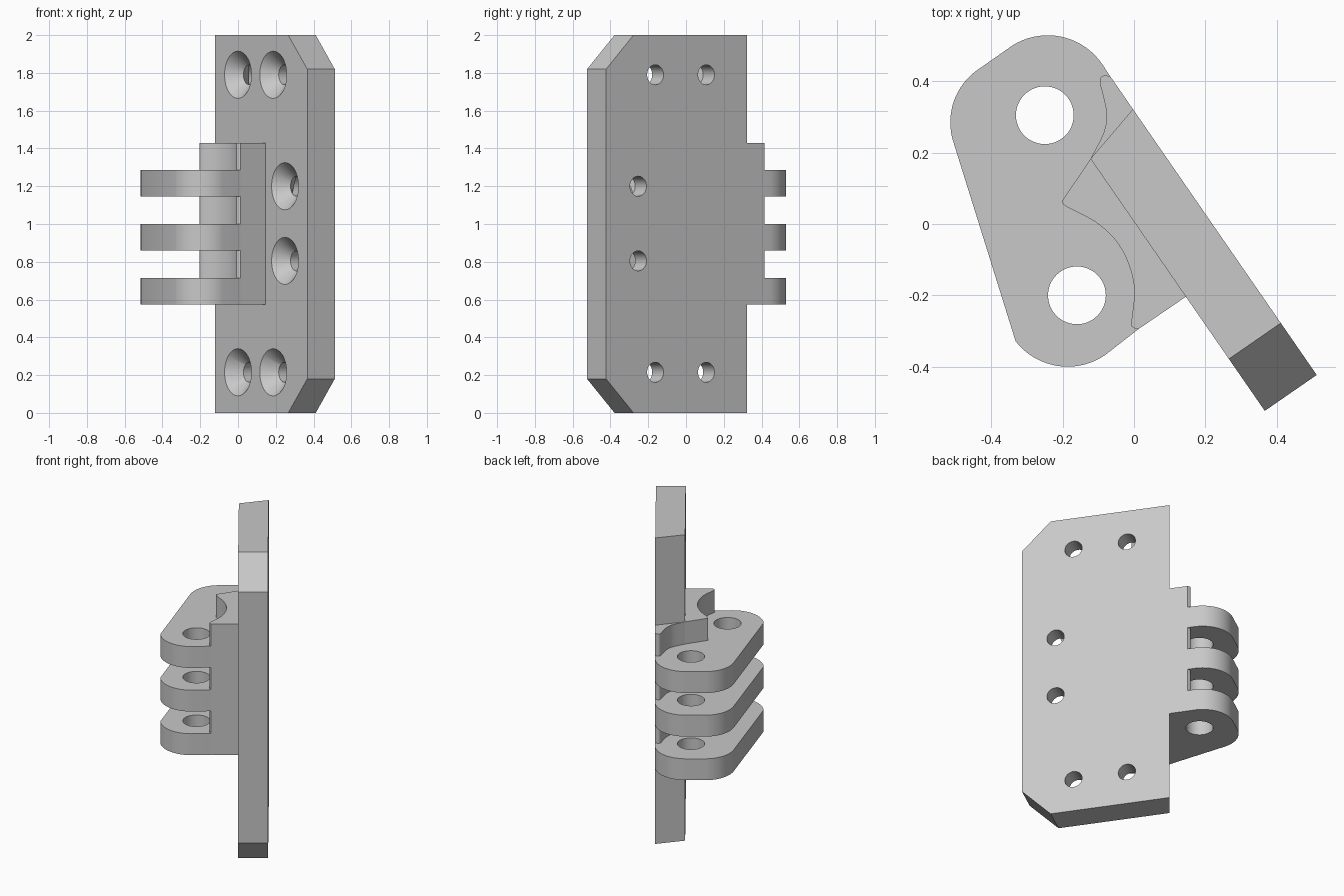
import bpy, bmesh
from math import cos, sin, radians
from mathutils import Vector, Matrix

if "Cube" in bpy.data.objects:
    bpy.data.objects.remove(bpy.data.objects["Cube"])

grey = bpy.data.materials.new("light_grey_metal")
grey.use_nodes = True
grey.diffuse_color = (0.58, 0.58, 0.58, 1)
grey.node_tree.nodes["Principled BSDF"].inputs["Base Color"].default_value = (0.58, 0.58, 0.58, 1)

# Plate frame: ALONG runs down the plate, OUT points through its back face
ORIGIN = Vector((-0.003, 0.322, 0))
ALONG = Vector((0.569, -0.823, 0)).normalized()
OUT = Vector((0.823, 0.569, 0)).normalized()
THICK = 0.177


def on_plate(t, depth, z=0):
    return ORIGIN + ALONG * t - OUT * depth + Vector((0, 0, z))


def loft(name, ring_a, ring_b):
    """Closed solid between two matching rings of points."""
    bm = bmesh.new()
    a = [bm.verts.new(p) for p in ring_a]
    b = [bm.verts.new(p) for p in ring_b]
    bm.faces.new(a)
    bm.faces.new(b)
    for i in range(len(a)):
        j = (i + 1) % len(a)
        bm.faces.new((a[i], a[j], b[j], b[i]))
    return finish(name, bm)


def finish(name, bm):
    bmesh.ops.recalc_face_normals(bm, faces=bm.faces)
    mesh = bpy.data.meshes.new(name)
    bm.to_mesh(mesh)
    bm.free()
    mesh.materials.append(grey)
    obj = bpy.data.objects.new(name, mesh)
    bpy.context.collection.objects.link(obj)
    return obj


def prism(name, outline, z0, z1):
    return loft(name, [(p[0], p[1], z0) for p in outline],
                [(p[0], p[1], z1) for p in outline])


def cone(name, r1, r2, depth, matrix):
    bm = bmesh.new()
    bmesh.ops.create_cone(bm, cap_ends=True, segments=48, radius1=r1,
                          radius2=r2, depth=depth, matrix=matrix)
    obj = finish(name, bm)
    obj.hide_render = True
    return obj


def drill(obj, cutters):
    bpy.context.view_layer.objects.active = obj
    for c in cutters:
        m = obj.modifiers.new("hole", 'BOOLEAN')
        m.operation, m.solver, m.object = 'DIFFERENCE', 'EXACT', c
        bpy.ops.object.modifier_apply(modifier=m.name)


def arc(cx, cy, r, start, end, steps=18):
    angles = [radians(start + (end - start) * i / steps) for i in range(steps + 1)]
    return [(cx + r * cos(a), cy + r * sin(a)) for a in angles]


def smooth_path(points, steps=4):
    """Catmull-Rom curve through the points."""
    p = [Vector(q) for q in points]
    p = [p[0] * 2 - p[1]] + p + [p[-1] * 2 - p[-2]]
    out = []
    for i in range(1, len(p) - 2):
        for k in range(steps):
            t = k / steps
            out.append(0.5 * (2 * p[i] + (p[i + 1] - p[i - 1]) * t
                       + (2 * p[i - 1] - 5 * p[i] + 4 * p[i + 1] - p[i + 2]) * t ** 2
                       + (3 * p[i] - p[i - 1] - 3 * p[i + 1] + p[i + 2]) * t ** 3))
    return out + [p[-2]]


# Mounting plate with two chamfered corners and a slanted inner end
def plate_ring(start, depth):
    shape = [(start, 0), (0.729, 0), (0.906, 0.18),
             (0.906, 1.82), (0.729, 2), (start, 2)]
    return [on_plate(t, depth, z) for t, z in shape]


plate = loft("mounting_plate", plate_ring(0, 0), plate_ring(0.047, THICK))

# Countersunk screw holes
turn = OUT.to_track_quat('Z', 'Y').to_matrix().to_4x4()
screw_cutters = []
for t, heights in ((0.261, (0.215, 1.79)), (0.589, (0.215, 1.79)), (0.699, (0.805, 1.2))):
    for z in heights:
        sink = Matrix.Translation(on_plate(t, THICK - 0.026, z)) @ turn
        bore = Matrix.Translation(on_plate(t, THICK - 0.15, z)) @ turn
        screw_cutters.append(cone("countersink_cutter", 0.145, 0.053, 0.092, sink))
        screw_cutters.append(cone("bore_cutter", 0.053, 0.053, 0.2, bore))
drill(plate, screw_cutters)

# Saddle blocks that hug the barrel holes
lower_curve = smooth_path([(0.012, -0.295), (-0.004, -0.289), (-0.007, -0.272), (0.001, -0.183),
                           (-0.018, -0.105), (-0.054, -0.043), (-0.11, 0.007),
                           (-0.19, 0.049), (-0.2025, 0.063)])
upper_curve = smooth_path([on_plate(0.047, THICK).to_2d(), (-0.085, 0.256), (-0.077, 0.306),
                           (-0.085, 0.353), (-0.096, 0.398), (-0.088, 0.415),
                           on_plate(-0.113, 0).to_2d()])
BASE, TOP = 0.575, 1.43
lower_block = prism("lower_saddle", [on_plate(0.517, THICK)] + lower_curve
                    + [on_plate(0.047, THICK)], BASE, TOP)
upper_block = prism("upper_saddle", upper_curve + [on_plate(0, 0)], BASE, TOP)

# Three knuckle leaves with two pin holes each
outline = (arc(-0.242, 0.344, 0.185, 34.6, 122.4) + arc(-0.335, 0.285, 0.18, 122.4, 197.4)
           + arc(-0.186, -0.215, 0.185, 218, 304.6) + lower_curve + upper_curve)
pin_cutters = [cone("pin_cutter", 0.081, 0.081, 3, Matrix.Translation((x, y, 1)))
               for x, y in ((-0.25, 0.305), (-0.16, -0.2))]
parts = [plate, lower_block, upper_block]
for i, name in enumerate(("bottom", "middle", "top")):
    z = BASE + 0.285 * i
    leaf = prism(name + "_knuckle", outline, z, z + 0.14)
    drill(leaf, pin_cutters)
    parts.append(leaf)

for c in screw_cutters + pin_cutters:
    bpy.data.objects.remove(c)

# Smooth curved walls, keep edges sharp
bpy.ops.object.select_all(action='DESELECT')
for p in parts:
    p.select_set(True)
bpy.context.view_layer.objects.active = plate
bpy.ops.object.shade_smooth_by_angle(angle=radians(25))
